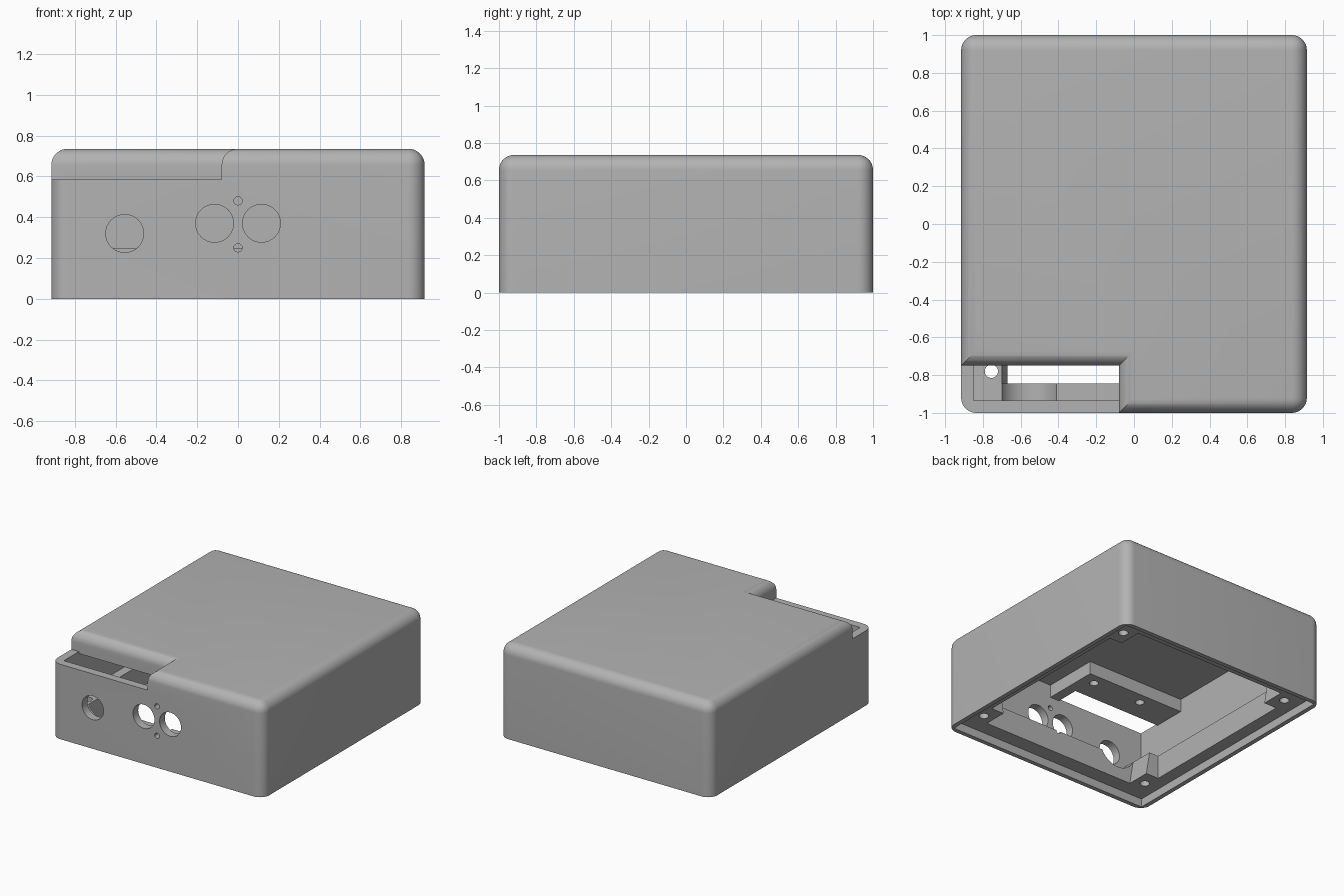
import bpy, bmesh, math
from mathutils import Matrix, Vector

old = bpy.data.objects.get("Cube")
if old:
    bpy.data.objects.remove(old, do_unlink=True)

grey = bpy.data.materials.new("plain_grey")
grey.use_nodes = True
COLOR = (0.45, 0.45, 0.45, 1)
grey.diffuse_color = COLOR
grey.node_tree.nodes["Principled BSDF"].inputs["Base Color"].default_value = COLOR

W, D, H = 0.915, 1.0, 0.735      # half width, half depth, height
R = 0.08                         # outer rounding
CX, CY, CEIL = 0.85, 0.935, 0.67  # cavity
LEDGE_LOW, LEDGE_TOP = 0.065, 0.25
NX, NY, NZ = -0.08, -0.75, 0.585  # corner notch


def make(name, bm):
    bmesh.ops.recalc_face_normals(bm, faces=bm.faces)
    mesh = bpy.data.meshes.new(name)
    bm.to_mesh(mesh)
    bm.free()
    mesh.materials.append(grey)
    obj = bpy.data.objects.new(name, mesh)
    bpy.context.collection.objects.link(obj)
    return obj


def box_bm(x0, x1, y0, y1, z0, z1):
    bm = bmesh.new()
    bmesh.ops.create_cube(bm, size=1)
    for v in bm.verts:
        v.co = Vector((x1 if v.co.x > 0 else x0,
                       y1 if v.co.y > 0 else y0,
                       z1 if v.co.z > 0 else z0))
    return bm


def box(name, *bounds):
    return make(name, box_bm(*bounds))


def rod(name, radius, center, length, along_y=False, sides=32):
    bm = bmesh.new()
    turn = Matrix.Rotation(math.pi / 2, 4, 'X') if along_y else Matrix()
    bmesh.ops.create_cone(bm, cap_ends=True, segments=sides, radius1=radius, radius2=radius,
                          depth=length, matrix=Matrix.Translation(center) @ turn)
    return make(name, bm)


def combine(target, tool, operation='DIFFERENCE'):
    tool.hide_render = True
    mod = target.modifiers.new(tool.name, 'BOOLEAN')
    mod.operation = operation
    mod.solver = 'EXACT'
    mod.object = tool
    bpy.context.view_layer.objects.active = target
    bpy.ops.object.modifier_apply(modifier=mod.name)
    bpy.data.objects.remove(tool, do_unlink=True)


# Rounded outer body, with a sharp bottom edge
bm = box_bm(-W, W, -D, D, 0, H)
edges = [e for e in bm.edges if max(v.co.z for v in e.verts) > H / 2]
bmesh.ops.bevel(bm, geom=edges, offset=R, segments=10, profile=0.5, affect='EDGES')
shell = make("enclosure_shell", bm)

# Hollow interior, ledge opening and recess for the base plate
combine(shell, box("cavity", -CX, CX, -CY, CY, LEDGE_TOP, CEIL))
combine(shell, box("ledge_opening", -0.78, 0.78, -0.845, 0.845, 0.03, 0.3))
combine(shell, box("lip_recess", -0.88, 0.88, -0.965, 0.965, -0.1, LEDGE_LOW))

# Corner screw bosses with a sloped inner side
for sx in (-1, 1):
    for sy in (-1, 1):
        xs = sorted((sx * 0.67, sx * 0.87))
        ys = sorted((sy * 0.66, sy * 0.95))
        bm = box_bm(*xs, *ys, LEDGE_LOW, LEDGE_TOP)
        for v in bm.verts:
            if v.co.z > 0.2 and abs(v.co.x) < 0.7:
                v.co.x = sx * 0.7
        combine(shell, make("screw_boss", bm), 'UNION')

# Mounting bracket under the notch
combine(shell, box("bracket", -0.88, 0, -0.96, -0.49, 0.57, 0.70), 'UNION')

# Stepped notch whose upper edges flare outwards in a quarter round
bm = bmesh.new()
levels = [(0, NZ)]
for i in range(11):
    a = math.pi / 2 * i / 10
    levels.append((R * (1 - math.cos(a)), H - R + R * math.sin(a)))
levels.append((R, H + 0.1))
rings = []
for d, z in levels:
    x1, y1 = NX + d, NY + d
    rings.append([bm.verts.new((x, y, z)) for x, y in
                  ((-1.1, -1.2), (x1, -1.2), (x1, y1), (-1.1, y1))])
for lower, upper in zip(rings, rings[1:]):
    for i in range(4):
        j = (i + 1) % 4
        bm.faces.new((lower[i], lower[j], upper[j], upper[i]))
bm.faces.new(rings[0])
bm.faces.new(rings[-1])
combine(shell, make("notch", bm))
combine(shell, box("notch_opening", -CX, NX, -CY, NY, 0.5, 0.62))

# Front ports and their small screw holes
for x, z, r in ((-0.555, 0.32, 0.093), (-0.115, 0.37, 0.093), (0.115, 0.37, 0.093),
                (0, 0.48, 0.02), (0, 0.25, 0.02)):
    combine(shell, rod("port", r, (x, -0.95, z), 0.24, True))
combine(shell, rod("port_clearance", 0.16, (-0.555, -0.885, 0.32), 0.1, True, 48))

# Screw holes in the bosses and the bracket
for sx in (-1, 1):
    for sy in (-1, 1):
        combine(shell, rod("boss_hole", 0.035, (sx * 0.755, sy * 0.78, 0.17), 0.3))
for x in (-0.11, -0.54):
    combine(shell, rod("bracket_hole", 0.033, (x, -0.58, 0.6), 0.14))

bpy.ops.object.select_all(action='DESELECT')
shell.select_set(True)
bpy.context.view_layer.objects.active = shell
bpy.ops.object.shade_smooth_by_angle(angle=math.radians(30))
